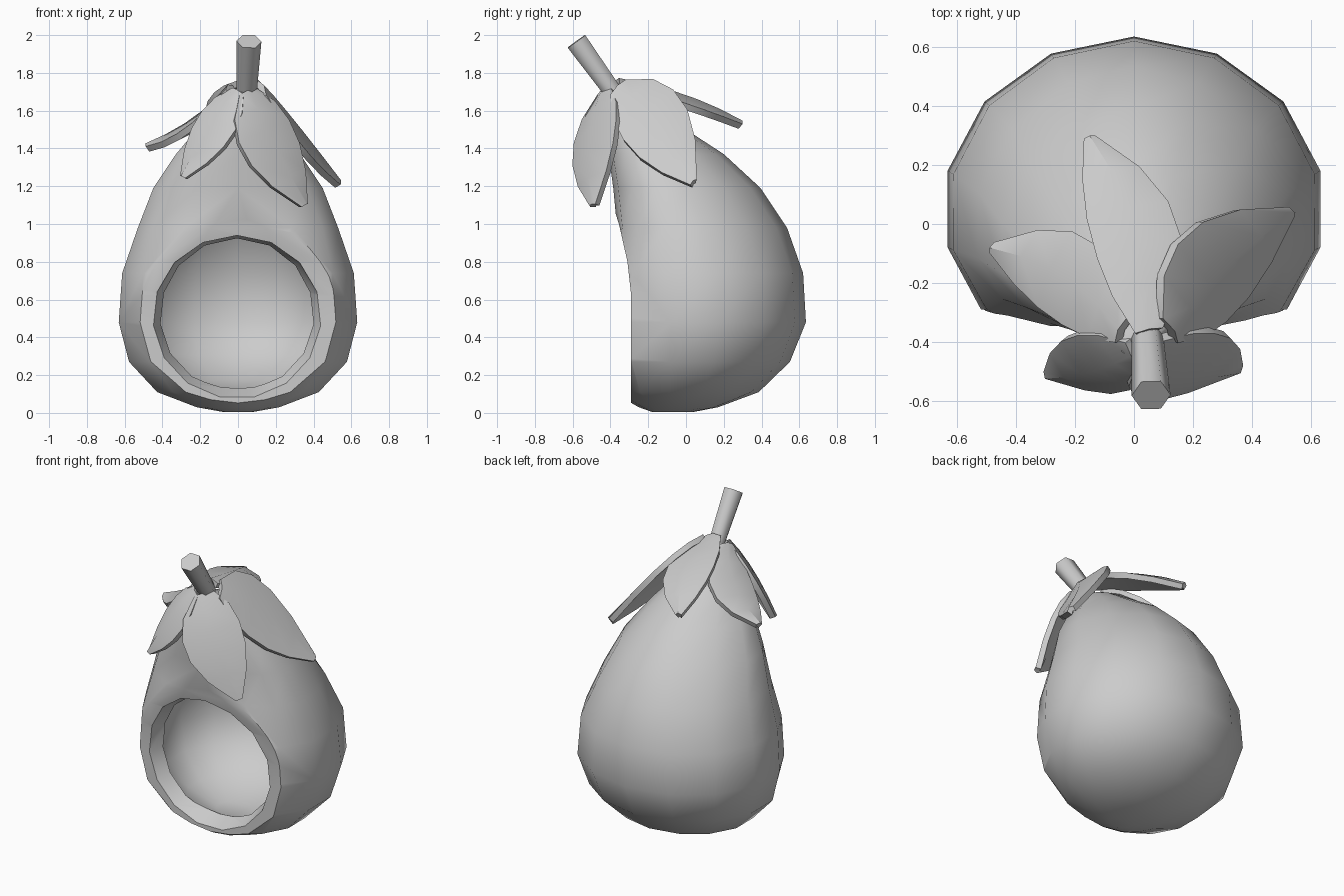
import bpy, bmesh, math
from mathutils import Vector

if "Cube" in bpy.data.objects:
    bpy.data.objects.remove(bpy.data.objects["Cube"])

grey = bpy.data.materials.new("plain grey")
grey.diffuse_color = (0.6, 0.6, 0.6, 1)
grey.use_nodes = True
grey.node_tree.nodes["Principled BSDF"].inputs["Base Color"].default_value = grey.diffuse_color


def make(name, verts, faces):
    me = bpy.data.meshes.new(name)
    me.from_pydata(verts, [], faces)
    bm = bmesh.new()
    bm.from_mesh(me)
    bmesh.ops.recalc_face_normals(bm, faces=bm.faces)
    for f in bm.faces:
        f.smooth = True
    bm.to_mesh(me)
    bm.free()
    me.materials.append(grey)
    ob = bpy.data.objects.new(name, me)
    bpy.context.collection.objects.link(ob)
    return ob


def finish(ob, angle):
    """Apply modifiers and smooth, keeping sharp edges."""
    bpy.ops.object.select_all(action='DESELECT')
    bpy.context.view_layer.objects.active = ob
    ob.select_set(True)
    for m in list(ob.modifiers):
        bpy.ops.object.modifier_apply(modifier=m.name)
    bpy.ops.object.shade_smooth_by_angle(angle=math.radians(angle), keep_sharp_edges=False)


def loft(name, rings):
    """Skin closed rings, capping both ends."""
    n = len(rings[0])
    verts = [p for r in rings for p in r]
    faces = [(i * n + j, i * n + (j + 1) % n, (i + 1) * n + (j + 1) % n, (i + 1) * n + j)
             for i in range(len(rings) - 1) for j in range(n)]
    faces += [tuple(range(n)), tuple(range(len(verts) - n, len(verts)))]
    return make(name, verts, faces)


# Fruit body: height, front y, widest y, back y, half width, front and back roundness
PROFILE = [(.005, -.18, -.07, .04, .08, 2, 2), (.03, -.25, -.04, .17, .22, 2, 2),
           (.11, -.39, 0, .385, .43, 2, 2), (.27, -.48, .03, .55, .58, 2, 2),
           (.48, -.53, .05, .635, .635, 2, 2), (.74, -.46, .04, .62, .615, 2.2, 2),
           (.98, -.365, 0, .535, .53, 2.6, 1.85), (1.19, -.385, -.09, .395, .45, 2.2, 1.8),
           (1.37, -.41, -.18, .20, .33, 2, 1.8), (1.50, -.42, -.24, .0, .22, 2, 1.9),
           (1.60, -.43, -.29, -.15, .15, 2, 2), (1.70, -.45, -.405, -.36, .05, 2, 2)]
SIDES = 14


def blob(name, wall):
    rings = []
    for z, f, c, b, w, nf, nb in PROFILE:
        w *= 1.02
        if wall and min((b - f) / 2, w) < wall * 1.5:
            continue
        zz = .48 + (z - .48) * (1 - wall * .75 / .48) if z < .48 else z - wall * .5 * (z > .9)
        ring = []
        for i in range(SIDES):
            s, k = math.sin(math.tau * i / SIDES), math.cos(math.tau * i / SIDES)
            n, d = (nb, b - c) if k > 0 else (nf, c - f)
            ring.append((-math.copysign(abs(s) ** (2 / n), s) * (w - wall),
                         c + math.copysign(abs(k) ** (2 / n), k) * (d - wall), zz))
        rings.append(ring)
    return loft(name, rings)


def subtract(ob, cutter):
    m = ob.modifiers.new("cut", 'BOOLEAN')
    m.operation, m.solver, m.object = 'DIFFERENCE', 'EXACT', cutter
    cutter.hide_render = True
    finish(ob, 35)
    bpy.data.objects.remove(cutter)


def front_cutter(depth):
    """Slab removing everything in front of the opening plane."""
    line = [(-.29, -.1), (-.29, .62), (-.31, .8), (-.355, 1.0), (-.41, 1.17)]
    pts = [(y + depth, z) for y, z in line] + [(-.9, 1.17), (-.9, -.1)]
    return loft("front_cutter", [[(x, y, z) for y, z in pts] for x in (-1, 1)])


body = blob("fruit_body", 0)
subtract(body, front_cutter(0))
cavity = blob("cavity_cutter", .11)
subtract(cavity, front_cutter(.09))
subtract(body, cavity)

# Round doorway, narrowing inward
door = []
for y, r, z in ((-.6, .45, .507), (-.29, .445, .507), (-.17, .395, .515)):
    door.append([(-.005 + r * math.sin(math.tau * (i + .5) / 15), y,
                  z - r * .97 * math.cos(math.tau * (i + .5) / 15)) for i in range(15)])
subtract(body, loft("doorway_cutter", door))

# Stem: leaning hexagonal rod
lo, hi = Vector((.045, -.38, 1.69)), Vector((.058, -.58, 1.967))
d = (hi - lo).normalized()
u = d.cross(Vector((1, 0, 0))).normalized()
v = d.cross(u)
stem = loft("stem", [[p + r * (math.cos(math.tau * i / 6) * v + math.sin(math.tau * i / 6) * u)
                      for i in range(6)] for p, r in ((lo, .054), (hi, .066))])
finish(stem, 65)

# Leaves: base, middle, tip, half-width vector
LEAVES = [("front_right_leaf", (.05, -.43, 1.70), (.165, -.485, 1.43), (.35, -.49, 1.10), (.13, .11, .06)),
          ("front_left_leaf", (.0, -.43, 1.70), (-.13, -.475, 1.50), (-.29, -.51, 1.25), (-.085, .09, .05)),
          ("right_leaf", (.12, -.36, 1.72), (.265, -.16, 1.53), (.53, .04, 1.22), (.08, -.13, -.13)),
          ("left_leaf", (-.04, -.36, 1.72), (-.22, -.18, 1.53), (-.48, -.08, 1.41), (.06, .13, .03)),
          ("back_leaf", (.05, -.36, 1.75), (.0, -.02, 1.65), (-.15, .29, 1.53), (.14, .03, -.02))]
WIDTHS = [(0, .3), (.2, .8), (.4, 1), (.6, .96), (.8, .66), (1, .1)]
for name, *vecs in LEAVES:
    base, mid, tip, side = map(Vector, vecs)
    ctrl = 2 * mid - (base + tip) / 2
    up = side.cross(tip - base).normalized()
    if up.dot(mid - Vector((0, .1, .8))) < 0:
        up.negate()
    verts = []
    for t, w in WIDTHS:
        p = base * (1 - t) ** 2 + ctrl * 2 * t * (1 - t) + tip * t * t
        verts += [p - side * w - up * .012, p + up * .02 * w, p + side * w - up * .012]
    faces = [(3 * i + k, 3 * i + k + 1, 3 * i + k + 4, 3 * i + k + 3)
             for i in range(len(WIDTHS) - 1) for k in (0, 1)]
    leaf = make(name, verts, faces)
    m = leaf.modifiers.new("thickness", 'SOLIDIFY')
    m.thickness, m.offset = .035, 0
    finish(leaf, 35)
